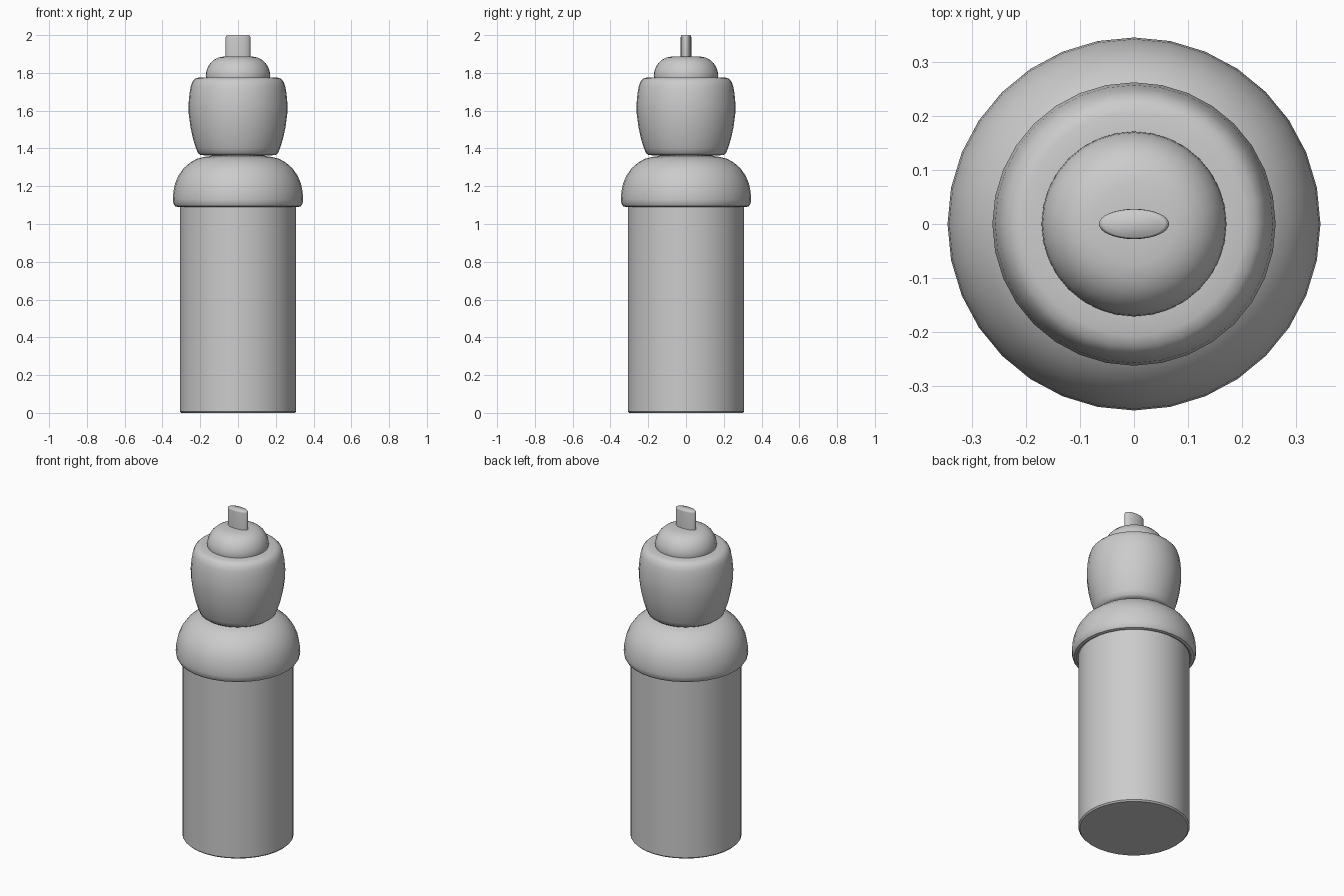
import bpy
import bmesh
from math import cos, sin, tau, radians

cube = bpy.data.objects.get("Cube")
if cube:
    bpy.data.objects.remove(cube, do_unlink=True)

# One plain grey for the whole bottle
GREY = (0.6, 0.6, 0.6, 1.0)
grey = bpy.data.materials.new("plain_grey")
grey.use_nodes = True
grey.diffuse_color = GREY
grey.node_tree.nodes["Principled BSDF"].inputs["Base Color"].default_value = GREY

SIDES = 32


def lathe(name, profile, squash=1.0, sharp=40):
    """Turn a (radius, z) profile into a capped solid; squash flattens it along y."""
    bm = bmesh.new()
    rings = [[bm.verts.new((r * cos(tau * i / SIDES), r * squash * sin(tau * i / SIDES), z))
              for i in range(SIDES)] for r, z in profile]
    for low, high in zip(rings, rings[1:]):
        for i in range(SIDES):
            j = (i + 1) % SIDES
            bm.faces.new((low[i], low[j], high[j], high[i]))
    bm.faces.new(rings[0][::-1])
    bm.faces.new(rings[-1])
    bmesh.ops.recalc_face_normals(bm, faces=bm.faces)
    mesh = bpy.data.meshes.new(name)
    bm.to_mesh(mesh)
    bm.free()
    mesh.materials.append(grey)
    obj = bpy.data.objects.new(name, mesh)
    bpy.context.collection.objects.link(obj)
    bpy.ops.object.select_all(action='DESELECT')
    obj.select_set(True)
    bpy.context.view_layer.objects.active = obj
    bpy.ops.object.shade_smooth_by_angle(angle=radians(sharp))
    return obj


# Straight body with a small rounded foot
lathe("bottle_body", [(.3, 0), (.308, .008), (.308, 1.12)])

# Rounded screw collar with a lip overhanging the body
lathe("screw_collar", [(.3, 1.1), (.318, 1.09), (.333, 1.094), (.342, 1.108),
                       (.345, 1.13), (.342, 1.17), (.333, 1.215), (.315, 1.257),
                       (.288, 1.295), (.255, 1.324), (.218, 1.345), (.18, 1.355),
                       (.14, 1.36), (.14, 1.38)])

# Bulging grip
lathe("cap_grip", [(.17, 1.363), (.198, 1.365), (.212, 1.375), (.222, 1.4),
                   (.238, 1.45), (.252, 1.515), (.261, 1.585), (.262, 1.635),
                   (.257, 1.69), (.25, 1.73), (.241, 1.754), (.227, 1.769),
                   (.207, 1.776), (.16, 1.776)])

# Dome seated on the grip
lathe("cap_dome", [(.168, 1.765), (.171, 1.785), (.169, 1.803), (.162, 1.826),
                   (.148, 1.85), (.128, 1.869), (.104, 1.881), (.075, 1.887),
                   (.03, 1.888)])

# Flat oval spout with a softened rim
lathe("oval_spout", [(.065, 1.87), (.065, 1.99), (.063, 1.996), (.057, 2.0)],
      squash=.43, sharp=60)
